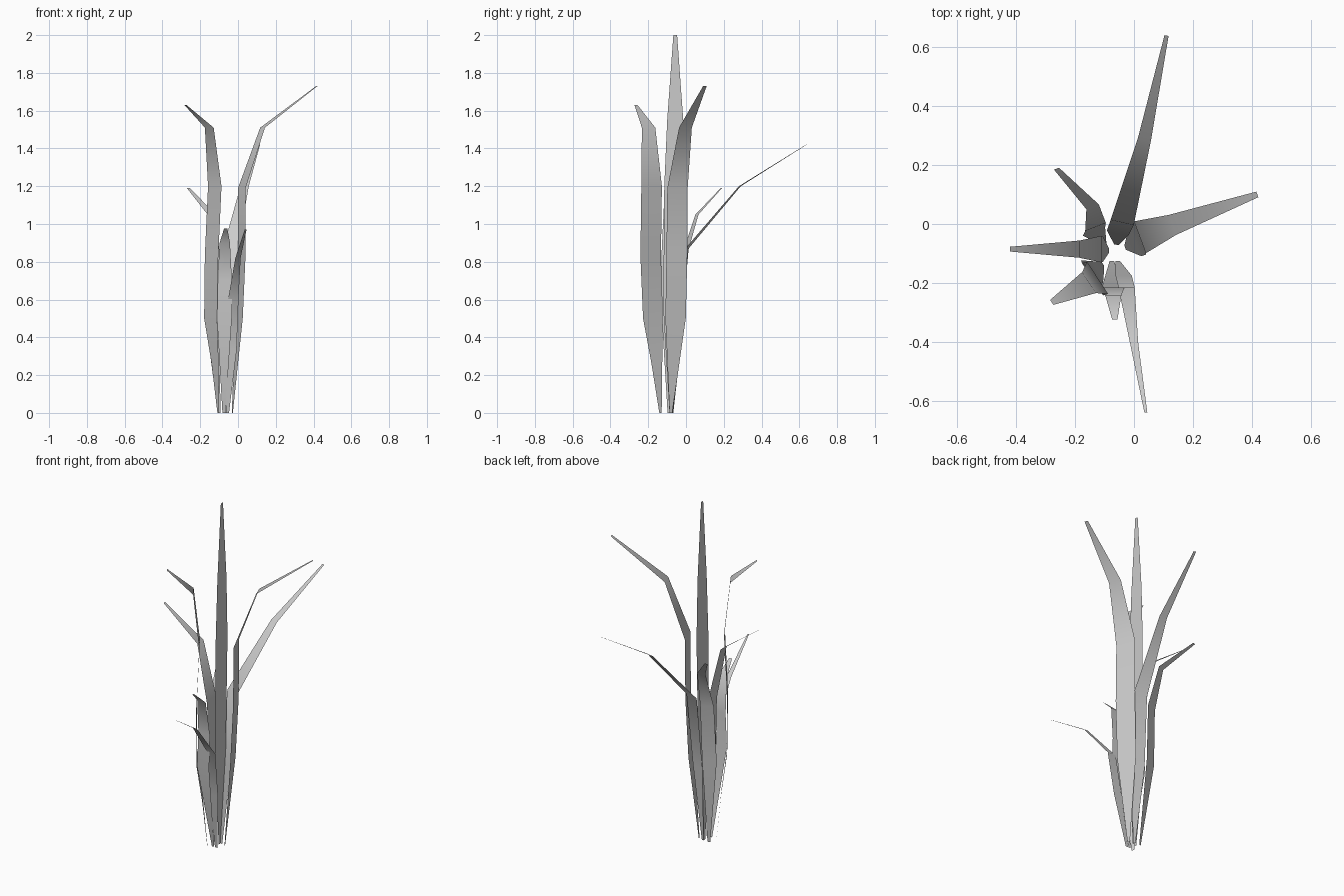
import bpy
from mathutils import Vector


def blade(name, side, spine):
    """Flat ribbon leaf: spine rows are (x, y, z, full width); side is the width direction."""
    s = Vector((side[0], side[1], 0)).normalized()
    verts, faces = [], []
    for x, y, z, w in spine:
        c = Vector((x, y, z))
        verts += [c - s * w / 2, c + s * w / 2]
    for i in range(len(spine) - 1):
        a = 2 * i
        faces.append((a, a + 1, a + 3, a + 2))
    mesh = bpy.data.meshes.new(name)
    mesh.from_pydata(verts, [], faces)
    for p in mesh.polygons:
        p.use_smooth = True
    bpy.context.collection.objects.link(bpy.data.objects.new(name, mesh))


# tall upright centre leaf
blade("centre_leaf", (0, 1), [
    (-.065, -.08, 0, .015), (-.065, -.07, .55, .10), (-.065, -.06, 1.2, .11),
    (-.065, -.057, 1.55, .085), (-.065, -.057, 2, .02)])

# long leaf arching to the back
blade("back_leaf", (.97, -.22), [
    (-.06, -.07, 0, .015), (-.055, -.03, .45, .075), (-.04, .005, .87, .08),
    (.035, .285, 1.2, .045), (.11, .637, 1.42, .014)])

# tall leaf arching to the right
blade("right_leaf", (.35, -.94), [
    (-.03, -.08, 0, .015), (.005, -.055, .5, .115), (.02, -.048, .85, .118),
    (.02, -.045, 1.19, .115), (.13, -.003, 1.51, .072), (.417, .10, 1.73, .02)])

# low leaf arching to the front
blade("front_leaf", (1, 0), [
    (-.055, -.125, 0, .015), (-.035, -.175, .33, .055), (-.025, -.215, .6, .055),
    (0, -.4, .82, .028), (.04, -.637, .97, .01)])

# leaf arching to the left
blade("left_leaf", (0, 1), [
    (-.085, -.09, 0, .015), (-.105, -.085, .5, .085), (-.11, -.085, .83, .09),
    (-.185, -.085, 1.16, .058), (-.42, -.085, 1.33, .016)])

# leaf leaning to the back left
blade("back_left_leaf", (.9, .35), [
    (-.1, -.07, 0, .015), (-.135, -.025, .5, .08), (-.13, -.01, .83, .075),
    (-.14, .058, 1.05, .045), (-.262, .187, 1.19, .018)])

# tall leaf leaning to the front left
blade("front_left_leaf", (.55, -.84), [
    (-.105, -.135, 0, .015), (-.122, -.155, .27, .07), (-.145, -.175, .5, .125),
    (-.14, -.187, .83, .13), (-.123, -.182, 1.2, .13),
    (-.152, -.198, 1.51, .085), (-.278, -.265, 1.63, .02)])

# short front leaf
blade("short_front_leaf", (1, 0), [
    (-.075, -.125, 0, .015), (-.072, -.222, .5, .078), (-.07, -.215, .7, .075),
    (-.07, -.24, .9, .055), (-.065, -.322, .975, .018)])
